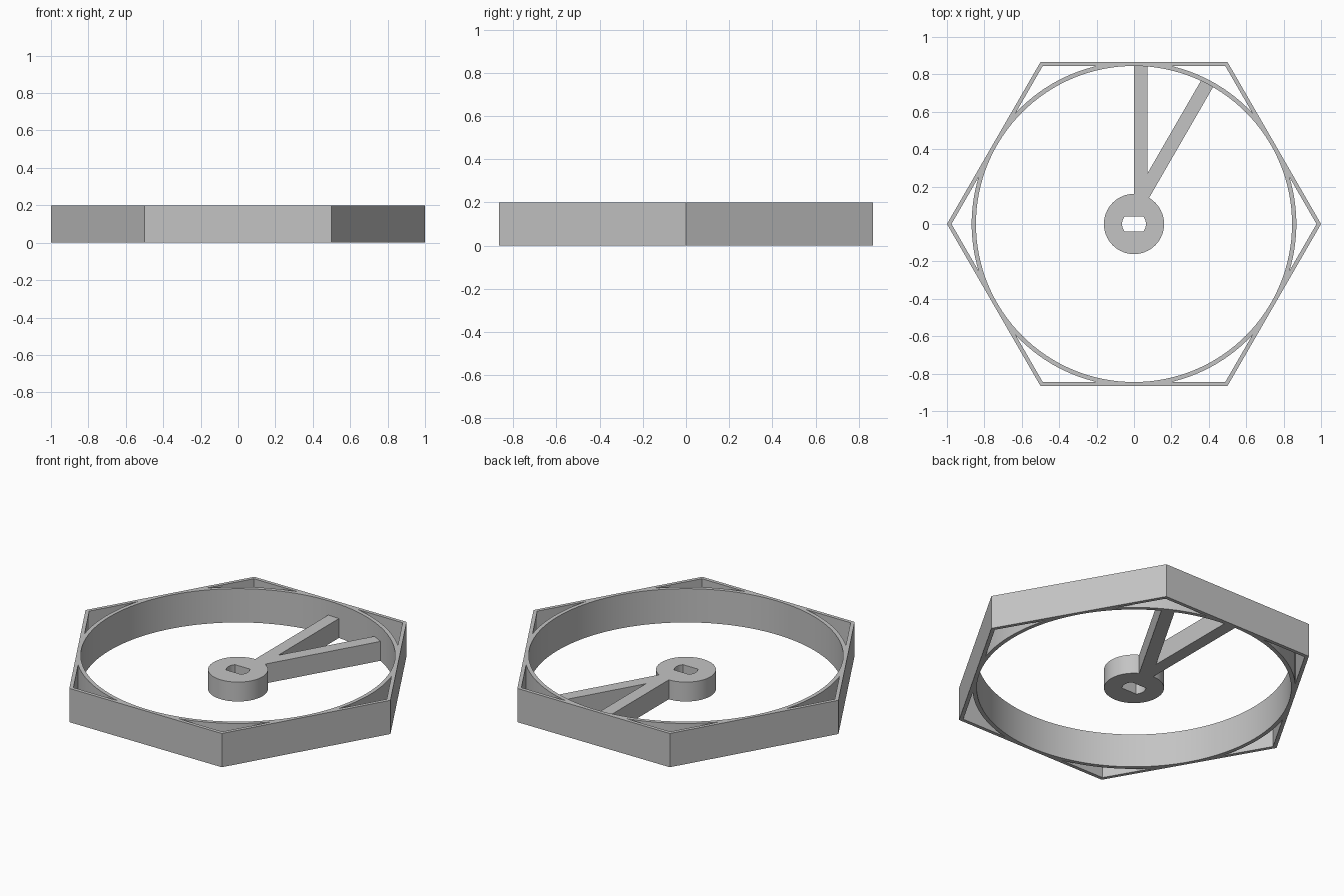
import bpy
import bmesh
from math import sin, cos, acos, asin, pi, radians, sqrt

cube = bpy.data.objects.get("Cube")
if cube:
    bpy.data.objects.remove(cube, do_unlink=True)

FRAME_H = 0.2           # height of the outer frame
HUB_H = 0.115           # height of hub and spokes
APOTHEM = sqrt(3) / 2   # hexagon centre to side
WALL = 0.021
RING_IN, RING_OUT = 0.845, 0.868
HUB_R = 0.161
SPOKE_W = 0.073

grey = bpy.data.materials.new("light grey")
grey.use_nodes = True
grey.diffuse_color = (0.55, 0.55, 0.55, 1)
grey.node_tree.nodes["Principled BSDF"].inputs["Base Color"].default_value = grey.diffuse_color


def arc(radius, start, end, steps):
    """Points on an arc, both ends included."""
    angles = [start + (end - start) * i / steps for i in range(steps + 1)]
    return [(radius * cos(a), radius * sin(a)) for a in angles]


def circle(radius, sides):
    return arc(radius, 0, 2 * pi, sides)[:-1]


def plate(name, loops, height):
    """Extrude a filled outline with holes from the ground up."""
    curve = bpy.data.curves.new(name + "_outline", "CURVE")
    curve.dimensions = "2D"
    curve.fill_mode = "BOTH"
    curve.extrude = height / 2
    for loop in loops:
        spline = curve.splines.new("POLY")
        spline.points.add(len(loop) - 1)
        for point, (x, y) in zip(spline.points, loop):
            point.co = (x, y, 0, 1)
        spline.use_cyclic_u = True
    outline = bpy.data.objects.new(name + "_outline", curve)
    bpy.context.collection.objects.link(outline)
    depsgraph = bpy.context.evaluated_depsgraph_get()
    mesh = bpy.data.meshes.new_from_object(outline.evaluated_get(depsgraph))
    bpy.data.objects.remove(outline, do_unlink=True)
    bpy.data.curves.remove(curve)

    bm = bmesh.new()
    bm.from_mesh(mesh)
    bmesh.ops.remove_doubles(bm, verts=bm.verts, dist=1e-5)
    bmesh.ops.translate(bm, verts=bm.verts, vec=(0, 0, height / 2))
    bmesh.ops.recalc_face_normals(bm, faces=bm.faces)
    bm.to_mesh(mesh)
    bm.free()
    mesh.name = name
    mesh.materials.clear()
    mesh.materials.append(grey)

    obj = bpy.data.objects.new(name, mesh)
    bpy.context.collection.objects.link(obj)
    bpy.ops.object.select_all(action="DESELECT")
    obj.select_set(True)
    bpy.context.view_layer.objects.active = obj
    bpy.ops.object.shade_smooth_by_angle(angle=radians(25))
    return obj


# Hexagonal frame with a round opening and an open pocket in each corner
inner = APOTHEM - WALL
half = pi / 6 - acos(inner / RING_OUT)
frame_loops = [circle(1, 6), circle(RING_IN, 128)]
for k in range(6):
    turn = k * pi / 3
    tip = inner / APOTHEM
    frame_loops.append([(tip * cos(turn), tip * sin(turn))]
                       + arc(RING_OUT, turn + half, turn - half, 16))
plate("hexagon_frame", frame_loops, FRAME_H)

# Hub with a shaft hole that has two flat sides
HOLE_R, FLAT = 0.064, 0.041
a = asin(FLAT / HOLE_R)
hole = arc(HOLE_R, -a, a, 8) + arc(HOLE_R, pi - a, pi + a, 8)
plate("hub", [circle(HUB_R, 64), hole], HUB_H)


# Pair of spokes, one straight back and one turned 30 degrees
def slanted(offset, along):
    s, c = sin(pi / 6), cos(pi / 6)
    return (along * s + offset * c, along * c - offset * s)


reach = RING_IN + 0.003
root = HUB_R - 0.003
notch = (SPOKE_W, SPOKE_W * (1 + cos(pi / 6)) / sin(pi / 6))
plate("spokes", [[(0, root), (0, reach), (SPOKE_W, reach), notch,
                  slanted(-SPOKE_W, reach), slanted(0, reach), slanted(0, root)]], HUB_H)
